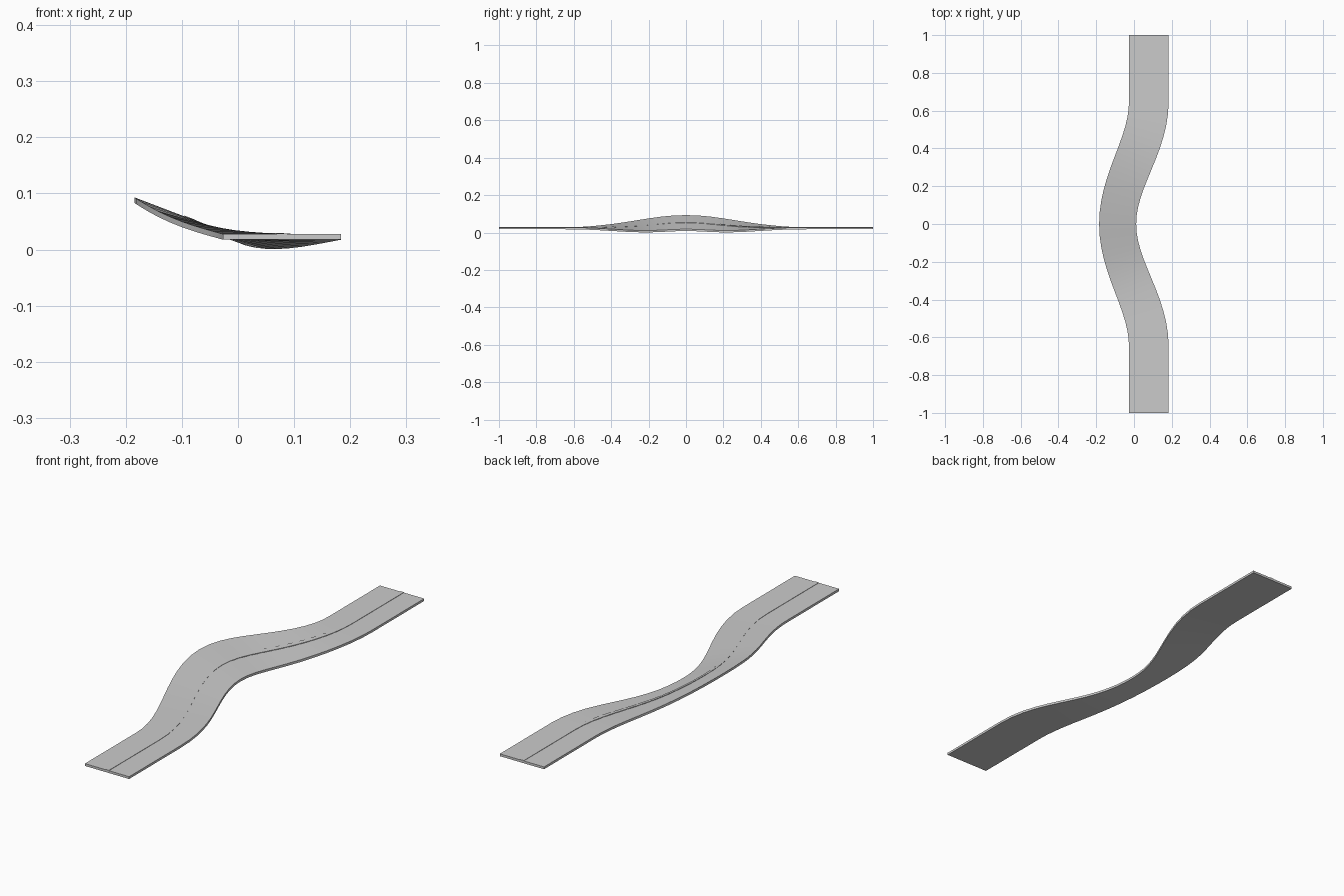
import bpy, bmesh, math

if "Cube" in bpy.data.objects:
    bpy.data.objects.remove(bpy.data.objects["Cube"])

HALF_CURVE = 0.65
STEPS = 24
# straight ends, evenly stepped bend between them
STATIONS = [-1.0] + [-HALF_CURVE + 2 * HALF_CURVE * i / STEPS for i in range(STEPS + 1)] + [1.0]


def frame(y):
    """Centre x, direction, bank and underside height at a station along the road."""
    if abs(y) >= HALF_CURVE:
        c, slope = -1.0, 0.0
    else:
        a = math.pi * y / HALF_CURVE
        c = math.cos(a)
        slope = 0.0835 * math.pi / HALF_CURVE * math.sin(a)
    s = (1 + c) / 2
    return -0.004 - 0.0825 * c, math.atan(slope), math.asin(0.0375 * s / 0.105), 0.0175 + 0.028 * s ** 3


def ribbon(name, half_width, low, high):
    """Sweep a rectangular section along the banked bend."""
    bm = bmesh.new()
    rings = []
    for y in STATIONS:
        cx, heading, bank, z = frame(y)
        ring = []
        for u, w in ((-half_width, low), (half_width, low), (half_width, high), (-half_width, high)):
            across = u * math.cos(bank)
            ring.append(bm.verts.new((cx + across * math.cos(heading),
                                      y - across * math.sin(heading),
                                      z - u * math.sin(bank) + w)))
        rings.append(ring)
    for a, b in zip(rings, rings[1:]):
        for i in range(4):
            j = (i + 1) % 4
            bm.faces.new((a[i], a[j], b[j], b[i]))
    bm.faces.new(rings[0])
    bm.faces.new(rings[-1])
    bmesh.ops.recalc_face_normals(bm, faces=bm.faces)
    mesh = bpy.data.meshes.new(name)
    bm.to_mesh(mesh)
    bm.free()
    obj = bpy.data.objects.new(name, mesh)
    bpy.context.collection.objects.link(obj)
    bpy.ops.object.select_all(action='DESELECT')
    obj.select_set(True)
    bpy.context.view_layer.objects.active = obj
    bpy.ops.object.shade_smooth_by_angle(angle=math.radians(30))
    return obj


# banked road slab
ribbon("road_slab", 0.105, 0.0, 0.010)
# thin raised stripe along the middle
ribbon("centre_stripe", 0.009, 0.009, 0.0115)
